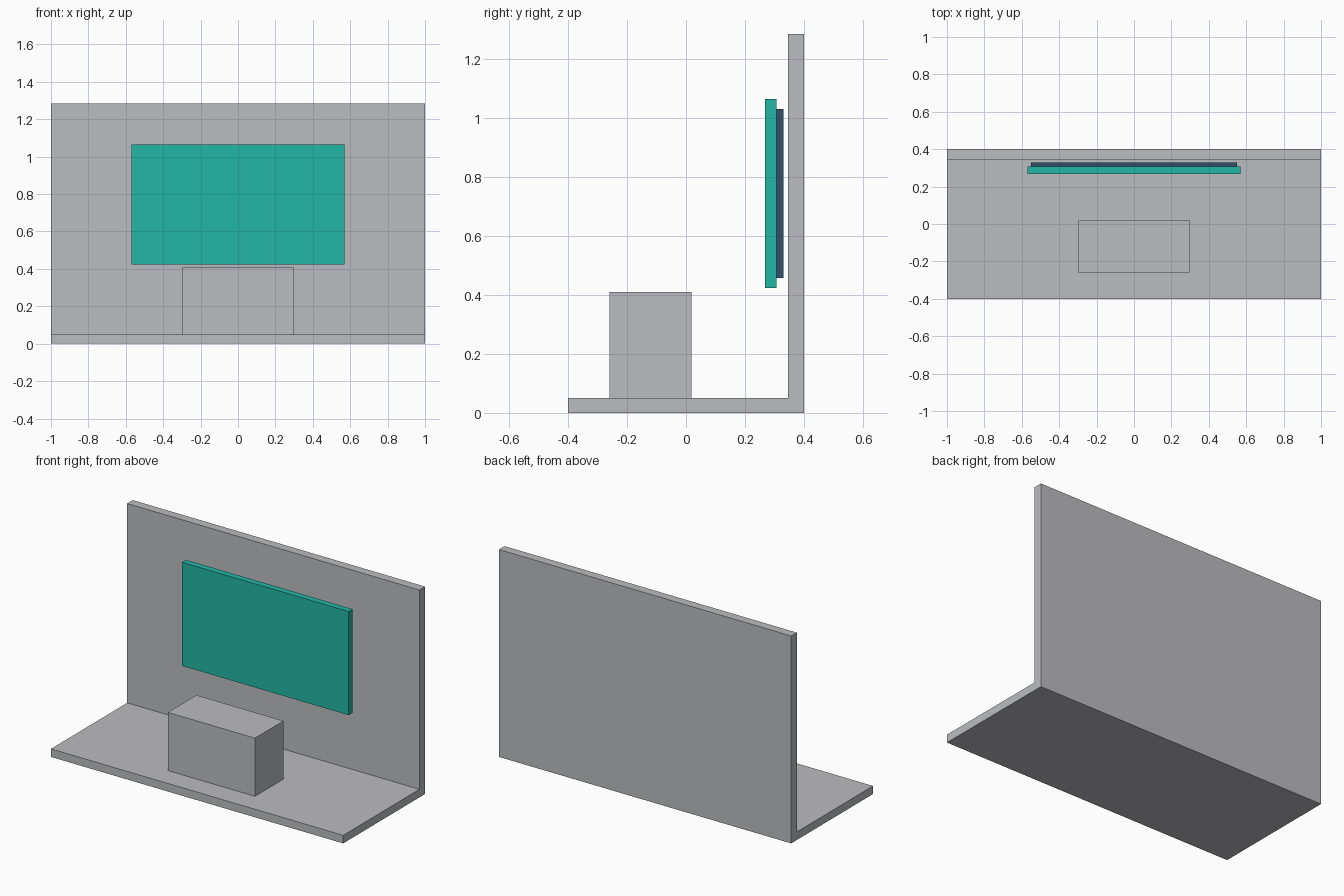
import bpy
import bmesh

cube = bpy.data.objects.get("Cube")
if cube:
    bpy.data.objects.remove(cube, do_unlink=True)


def material(name, rgb):
    mat = bpy.data.materials.new(name)
    mat.use_nodes = True
    color = (*rgb, 1.0)
    mat.diffuse_color = color
    mat.node_tree.nodes["Principled BSDF"].inputs["Base Color"].default_value = color
    return mat


def extrude_profile(name, profile, half_width, mat):
    """Extrude a closed (y, z) profile along x, centred on x = 0."""
    bm = bmesh.new()
    face = bm.faces.new([bm.verts.new((-half_width, y, z)) for y, z in profile])
    result = bmesh.ops.extrude_face_region(bm, geom=[face])
    moved = [v for v in result["geom"] if isinstance(v, bmesh.types.BMVert)]
    bmesh.ops.translate(bm, verts=moved, vec=(2 * half_width, 0, 0))
    bmesh.ops.recalc_face_normals(bm, faces=bm.faces)
    mesh = bpy.data.meshes.new(name)
    bm.to_mesh(mesh)
    bm.free()
    mesh.materials.append(mat)
    obj = bpy.data.objects.new(name, mesh)
    bpy.context.collection.objects.link(obj)
    return obj


def block(name, half_width, y0, y1, z0, z1, mat):
    return extrude_profile(name, [(y0, z0), (y1, z0), (y1, z1), (y0, z1)], half_width, mat)


grey = material("light_grey", (0.50, 0.505, 0.53))
teal = material("teal", (0.016, 0.47, 0.38))
slate = material("slate_blue", (0.03, 0.08, 0.14))

FLOOR_TOP, WALL_FRONT, DEPTH, HEIGHT = 0.05, 0.345, 0.4, 1.283

# Floor and back wall form one L-shaped shell
extrude_profile("floor_and_wall", [
    (-DEPTH, 0), (DEPTH, 0), (DEPTH, HEIGHT),
    (WALL_FRONT, HEIGHT), (WALL_FRONT, FLOOR_TOP), (-DEPTH, FLOOR_TOP),
], 1.0, grey)

# Counter standing on the floor
block("counter", 0.298, -0.26, 0.019, FLOOR_TOP, 0.41, grey)

# Display board with a smaller backing panel, hung just off the wall
block("display_board", 0.57, 0.268, 0.307, 0.423, 1.064, teal)
block("backing_panel", 0.55, 0.307, 0.33, 0.457, 1.029, slate)
